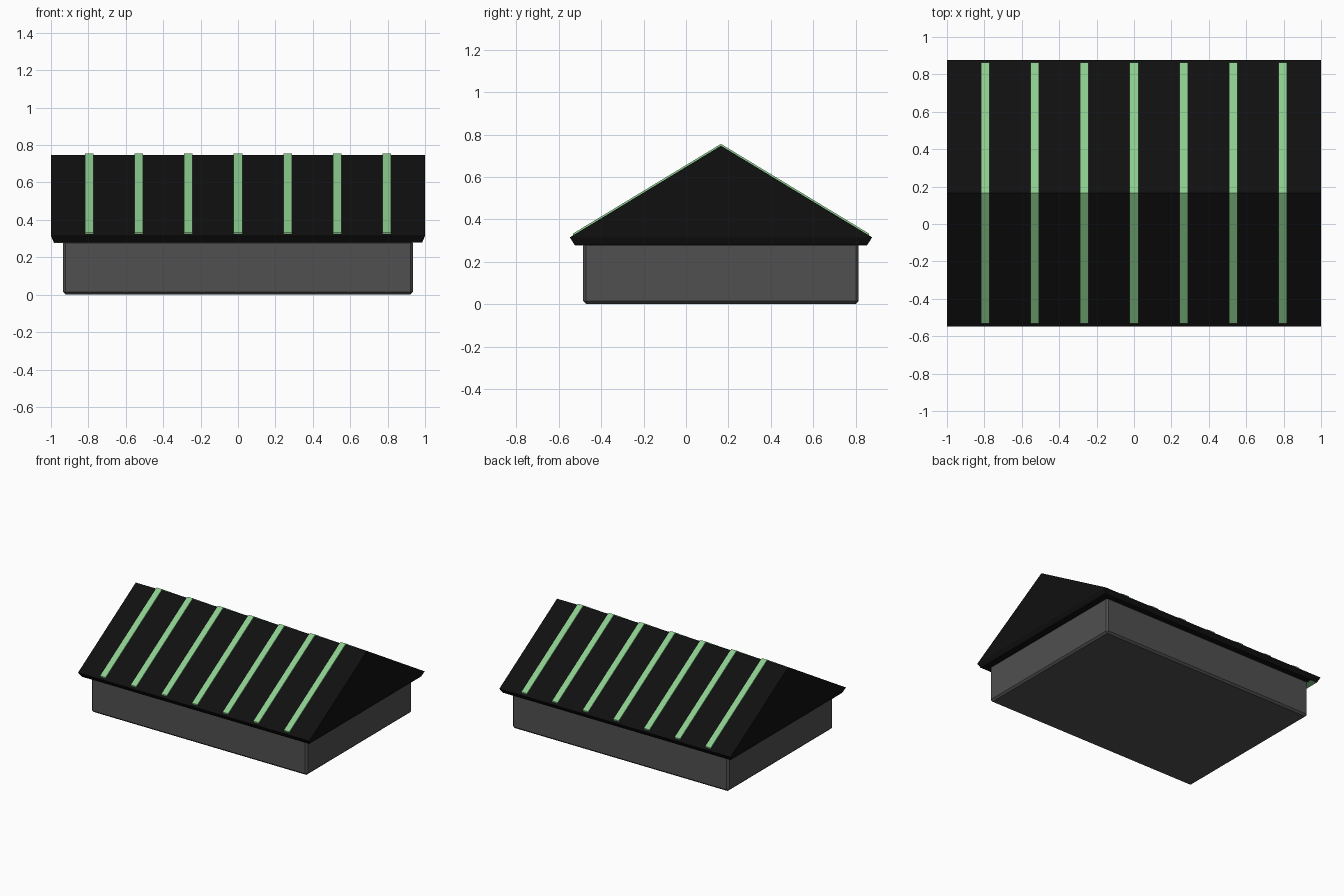
import bpy, bmesh

if "Cube" in bpy.data.objects:
    bpy.data.objects.remove(bpy.data.objects["Cube"])

YC = 0.165          # ridge line position
HALF = 0.713        # half depth of the roof
EAVE, RIDGE = 0.315, 0.747


def material(name, rgb):
    m = bpy.data.materials.new(name)
    m.diffuse_color = (*rgb, 1)
    m.use_nodes = True
    m.node_tree.nodes["Principled BSDF"].inputs["Base Color"].default_value = m.diffuse_color
    return m


def make(name, verts, faces, mat):
    bm = bmesh.new()
    vs = [bm.verts.new(v) for v in verts]
    for f in faces:
        bm.faces.new([vs[i] for i in f])
    bmesh.ops.recalc_face_normals(bm, faces=bm.faces)
    me = bpy.data.meshes.new(name)
    bm.to_mesh(me)
    bm.free()
    ob = bpy.data.objects.new(name, me)
    bpy.context.collection.objects.link(ob)
    me.materials.append(mat)
    return ob


def rect(x, y, z):
    return [(-x, YC - y, z), (x, YC - y, z), (x, YC + y, z), (-x, YC + y, z)]


def box(name, x0, x1, y0, y1, z0, z1, mat):
    v = [(x, y, z) for z in (z0, z1) for x, y in ((x0, y0), (x1, y0), (x1, y1), (x0, y1))]
    f = [(0, 1, 2, 3), (4, 5, 6, 7)] + [(i, (i + 1) % 4, (i + 1) % 4 + 4, i + 4) for i in range(4)]
    return make(name, v, f, mat)


grey = material("dark grey wall", (0.08, 0.08, 0.08))
black = material("black roof", (0.005, 0.005, 0.005))
green = material("light green", (0.26, 0.60, 0.27))

# Base walls with chamfered edges
base = box("base_walls", -0.935, 0.935, YC - 0.65, YC + 0.65, 0, 0.29, grey)
bev = base.modifiers.new("chamfer", "BEVEL")
bev.width, bev.segments = 0.014, 1

# Gable roof with an eave rim that tapers in underneath
verts = rect(0.985, HALF - 0.022, 0.28) + rect(1.0, HALF, EAVE)
verts += [(-1, YC, RIDGE), (1, YC, RIDGE)]
faces = [(0, 1, 2, 3)] + [(i, (i + 1) % 4, (i + 1) % 4 + 4, i + 4) for i in range(4)]
faces += [(4, 5, 9, 8), (6, 7, 8, 9), (5, 6, 9), (7, 4, 8)]
make("gable_roof", verts, faces, black)

# Green strips folded over the ridge
slope = (RIDGE - EAVE) / HALF
reach = 0.698
low = RIDGE - slope * reach
outline = [(-reach, low - 0.005), (-reach, low + 0.009), (0, RIDGE + 0.009),
           (reach, low + 0.009), (reach, low - 0.005), (0, RIDGE - 0.005)]
for n in range(7):
    cx = (n - 3) * 0.265
    verts = [(cx + s * 0.023, YC + y, z) for s in (-1, 1) for y, z in outline]
    faces = [(i, (i + 1) % 6, (i + 1) % 6 + 6, i + 6) for i in range(6)]
    for o in (0, 6):    # two quads per side of the folded strip
        faces += [(o, o + 1, o + 2, o + 5), (o + 2, o + 3, o + 4, o + 5)]
    make(f"roof_strip_{n + 1}", verts, faces, green)

# Green lining under the left overhang
box("left_soffit", -0.983, -0.93, YC - 0.688, YC + 0.688, 0.277, 0.281, green)
